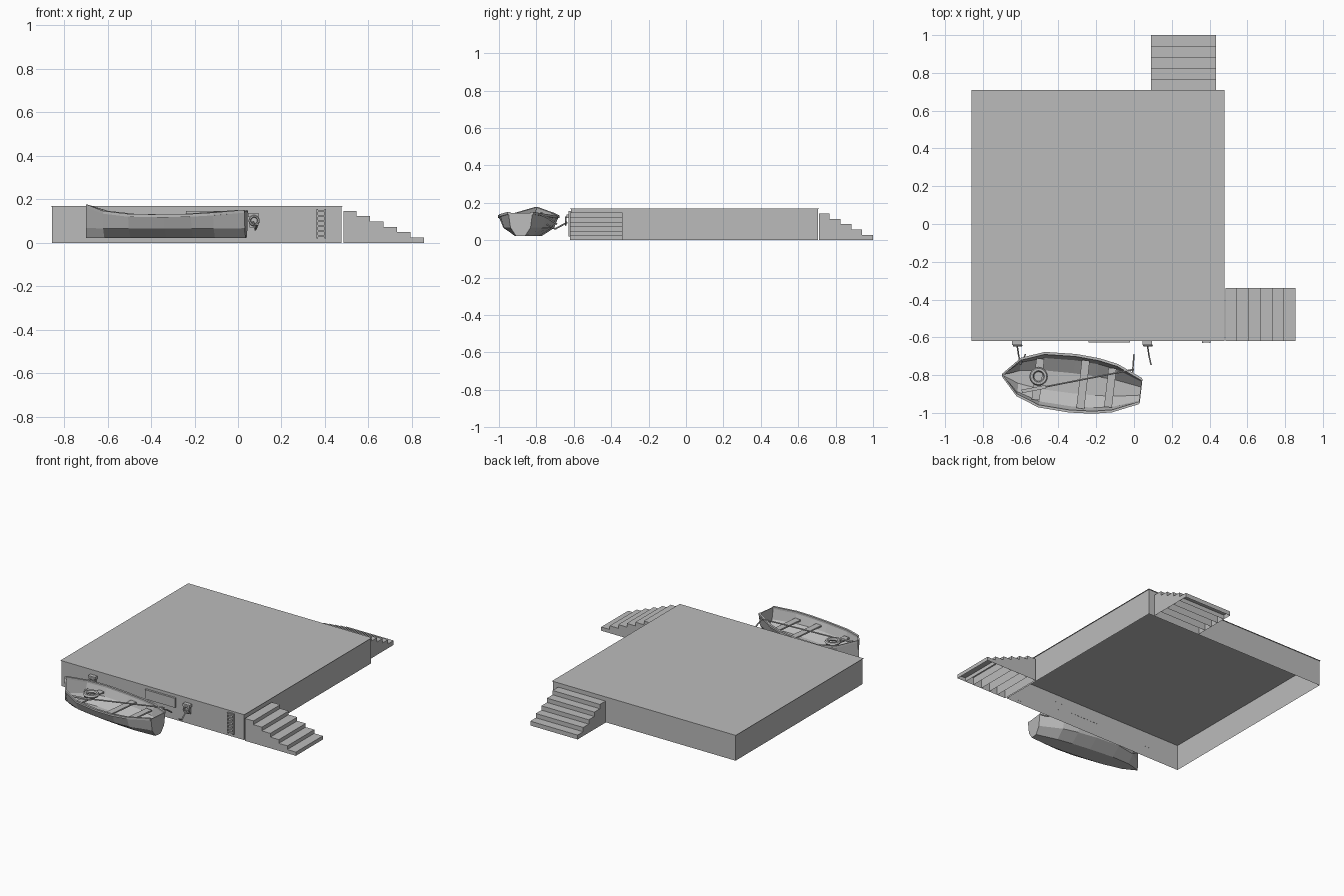
import bpy, bmesh, math
from mathutils import Vector, Matrix

cube = bpy.data.objects.get("Cube")
if cube:
    bpy.data.objects.remove(cube, do_unlink=True)

grey = bpy.data.materials.new("plain grey")
grey.use_nodes = True
grey.diffuse_color = (0.5, 0.5, 0.5, 1)
grey.node_tree.nodes["Principled BSDF"].inputs["Base Color"].default_value = (0.5, 0.5, 0.5, 1)


def finish(name, bm, matrix=None):
    mesh = bpy.data.meshes.new(name)
    bm.to_mesh(mesh)
    bm.free()
    mesh.materials.append(grey)
    ob = bpy.data.objects.new(name, mesh)
    bpy.context.collection.objects.link(ob)
    if matrix:
        ob.matrix_world = matrix
    return ob


def box(name, lo, hi, matrix=None, open_bottom=False):
    lo, hi = Vector(lo), Vector(hi)
    bm = bmesh.new()
    bmesh.ops.create_cube(bm, size=1, matrix=Matrix.Translation((lo + hi) / 2)
                          @ Matrix.Diagonal((*(hi - lo), 1)))
    if open_bottom:
        bm.normal_update()
        under = [f for f in bm.faces if f.normal.z < -0.9]
        bmesh.ops.delete(bm, geom=under, context='FACES_ONLY')
    return finish(name, bm, matrix)


def rod(name, points, radius, sides=6, matrix=None):
    """Chain of straight round bars through the points."""
    bm = bmesh.new()
    pts = [Vector(p) for p in points]
    for a, b in zip(pts, pts[1:]):
        turn = (b - a).to_track_quat('Z', 'Y').to_matrix().to_4x4()
        bmesh.ops.create_cone(bm, cap_ends=True, segments=sides, radius1=radius,
                              radius2=radius, depth=(b - a).length,
                              matrix=Matrix.Translation((a + b) / 2) @ turn)
    return finish(name, bm, matrix)


def ring(name, centre, major, minor, axis='Z', segments=14, sides=6, matrix=None):
    bm = bmesh.new()
    loops = []
    for i in range(segments):
        a = 2 * math.pi * i / segments
        loop = []
        for j in range(sides):
            b = 2 * math.pi * j / sides
            r, h = major + minor * math.cos(b), minor * math.sin(b)
            p = Vector((r * math.cos(a), r * math.sin(a), h))
            if axis == 'Y':
                p = Vector((p.x, -p.z, p.y))
            loop.append(bm.verts.new(p + Vector(centre)))
        loops.append(loop)
    for i in range(segments):
        m, n = loops[i], loops[(i + 1) % segments]
        for j in range(sides):
            k = (j + 1) % sides
            bm.faces.new((m[j], n[j], n[k], m[k]))
    return finish(name, bm, matrix)


# Platform: hollow walls under a thin, slightly wider deck
box("platform_walls", (-0.855, -0.615, 0), (0.475, 0.705, 0.168), open_bottom=True)
box("platform_deck", (-0.86, -0.62, 0.168), (0.48, 0.71, 0.17))

# Stairs: hollow full-height blocks that get lower outwards
for i in range(6):
    x = 0.484 + 0.062 * i
    box(f"side_step_{i + 1}", (x, -0.62, 0), (x + 0.062, -0.34, 0.147 - 0.0245 * i),
        open_bottom=True)
for i in range(5):
    y = 0.71 + 0.058 * i
    box(f"back_step_{i + 1}", (0.09, y, 0), (0.435, y + 0.058, 0.142 - 0.0284 * i),
        open_bottom=True)

# Front wall panel and ladder
box("front_panel", (-0.24, -0.628, 0.085), (-0.02, -0.614, 0.147))
box("ladder_back", (0.36, -0.621, 0.02), (0.405, -0.614, 0.155))
for side, x in (("left", 0.398), ("right", 0.36)):
    box(f"ladder_rail_{side}", (x, -0.629, 0.02), (x + 0.007, -0.62, 0.155))
for i in range(6):
    z = 0.026 + 0.023 * i
    box(f"ladder_rung_{i + 1}", (0.366, -0.628, z), (0.399, -0.62, z + 0.01))

# Mooring brackets, rings and hanging ropes
for side, x in (("right", -0.62), ("left", 0.07)):
    box(f"mooring_bracket_{side}", (x - 0.025, -0.64, 0.118), (x + 0.025, -0.614, 0.136))
    box(f"mooring_plate_{side}", (x - 0.018, -0.625, 0.07), (x + 0.018, -0.614, 0.12))
    ring(f"mooring_ring_{side}", (x + 0.004, -0.643, 0.102), 0.02, 0.006, axis='Y')
    rod(f"mooring_rope_{side}", [(x, -0.635, 0.095), (x + 0.01, -0.7, 0.06),
                                 (x + 0.02, -0.745, 0.085)], 0.0045)

# Boat frame: local x runs from bow to stern, local z stays upright
boat = Matrix.Translation((-0.697, -0.80, 0)) @ Matrix.Rotation(math.radians(-6.6), 4, 'Z')

# Hull stations: distance from bow, half width, rim height
stations = [(0, 0.003, 0.172), (0.088, 0.097, 0.142), (0.21, 0.142, 0.128),
            (0.375, 0.15, 0.125), (0.5, 0.142, 0.128), (0.6, 0.123, 0.134),
            (0.737, 0.063, 0.146)]


def section(w, rim):
    half = [(w, rim), (w * 0.83, 0.068), (w * 0.36, 0.024)]
    return half + [(-y, z) for y, z in reversed(half)]


bm = bmesh.new()
rows = [[bm.verts.new((u, y, z)) for y, z in section(w, rim)] for u, w, rim in stations]
for m, n in zip(rows, rows[1:]):
    for j in range(5):
        bm.faces.new((m[j], m[j + 1], n[j + 1], n[j]))
bm.faces.new(rows[-1])
bmesh.ops.recalc_face_normals(bm, faces=bm.faces)
hull = finish("boat_hull", bm, boat)
shell = hull.modifiers.new("thickness", 'SOLIDIFY')
shell.thickness = 0.006
shell.offset = 0

# Gunwale strips along both rims
for side, s in (("left", 1), ("right", -1)):
    bm = bmesh.new()
    loops = []
    for u, w, rim in stations:
        loops.append([bm.verts.new((u, s * (w + dy), rim + dz))
                      for dy, dz in ((-0.008, -0.008), (0.006, -0.008),
                                     (0.006, 0.005), (-0.008, 0.005))])
    for m, n in zip(loops, loops[1:]):
        for j in range(4):
            k = (j + 1) % 4
            bm.faces.new((m[j], n[j], n[k], m[k]))
    bm.faces.new(loops[0])
    bm.faces.new(loops[-1])
    bmesh.ops.recalc_face_normals(bm, faces=bm.faces)
    finish(f"gunwale_{side}", bm, boat)

# Thwarts
for name, u, w in (("bow", 0.19, 0.11), ("middle", 0.43, 0.128), ("stern", 0.575, 0.104)):
    box(f"{name}_seat", (u - 0.021, -w, 0.094), (u + 0.021, w, 0.103), boat)

# Life ring on the bow seat
ring("life_ring", (-0.505, -0.807, 0.114), 0.037, 0.012, segments=16)

# Oar: shaft with a flat blade lying towards the bow
rod("oar_shaft", [(-0.47, -0.862, 0.112), (0.0, -0.77, 0.146)], 0.005)
blade = Matrix.Translation((-0.53, -0.874, 0.108)) @ Matrix.Rotation(math.radians(11), 4, 'Z')
box("oar_blade", (-0.065, -0.009, -0.003), (0.065, 0.009, 0.003), blade)

# Short ropes at the boat's ends
rod("stern_rope", [(0.0, -0.69, 0.085), (-0.004, -0.74, 0.12), (-0.008, -0.79, 0.142)], 0.0045)
rod("bow_rope", [(-0.60, -0.745, 0.085), (-0.575, -0.69, 0.12)], 0.004)
